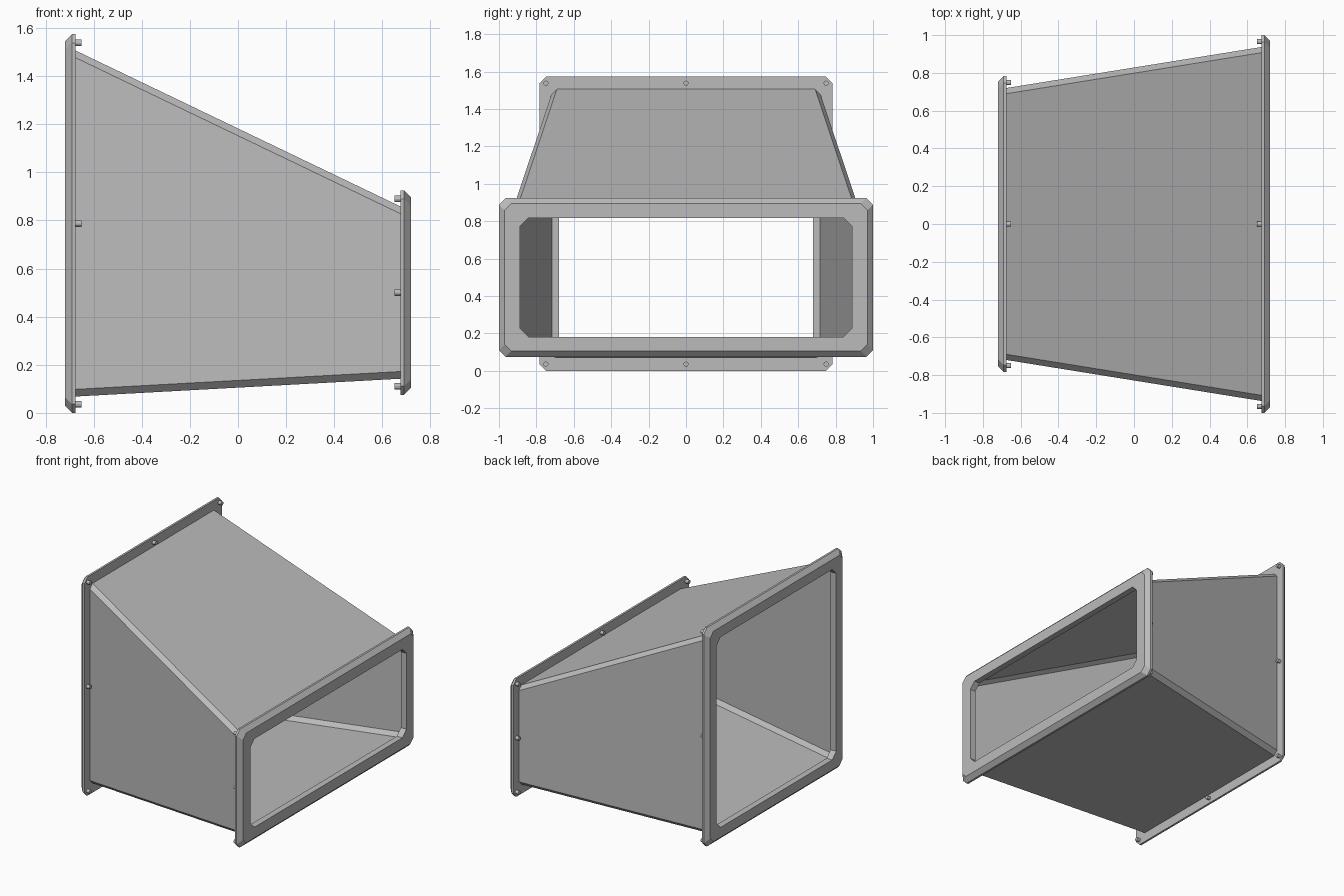
import bpy
import bmesh
from math import pi
from mathutils import Matrix, Vector

cube = bpy.data.objects.get("Cube")
if cube:
    bpy.data.objects.remove(cube, do_unlink=True)

grey = bpy.data.materials.new("plain grey")
grey.use_nodes = True
colour = (0.5, 0.5, 0.5, 1)
grey.diffuse_color = colour
grey.node_tree.nodes["Principled BSDF"].inputs["Base Color"].default_value = colour


def finish(name, bm):
    bmesh.ops.recalc_face_normals(bm, faces=bm.faces)
    mesh = bpy.data.meshes.new(name)
    bm.to_mesh(mesh)
    bm.free()
    mesh.materials.append(grey)
    obj = bpy.data.objects.new(name, mesh)
    bpy.context.collection.objects.link(obj)
    return obj


def ring(bm, x, half_y, mid_z, half_z, cut):
    """Rectangle with cut corners, standing across the x axis."""
    a, b = half_y, half_z
    quarter = [(a, b - cut), (a - cut, b)]
    points = quarter + [(-y, z) for y, z in reversed(quarter)]
    points += [(-y, -z) for y, z in points]
    return [bm.verts.new((x, y, mid_z + z)) for y, z in points]


def loft(name, sections, closed):
    """Skin a row of rings; a closed row makes a frame with a hole."""
    bm = bmesh.new()
    rings = [ring(bm, *s) for s in sections]
    pairs = list(zip(rings, rings[1:]))
    if closed:
        pairs.append((rings[-1], rings[0]))
    for r, s in pairs:
        for i in range(len(r)):
            j = (i + 1) % len(r)
            bm.faces.new((r[i], r[j], s[j], s[i]))
    return finish(name, bm)


def flange(name, side, half_y, mid_z, half_z, hole_y, hole_z):
    back, step, front = side * 0.675, side * 0.69, side * 0.72
    loft(name, [
        (back, hole_y, mid_z, hole_z, 0.045),
        (back, half_y, mid_z, half_z, 0.036),
        (step, half_y, mid_z, half_z, 0.036),
        (front, half_y - 0.03, mid_z, half_z - 0.03, 0.036),
        (front, hole_y, mid_z, hole_z, 0.045),
    ], True)
    # Fastening pins at the corners and the middle of each edge
    bm = bmesh.new()
    for u in (-1, 0, 1):
        for v in (-1, 0, 1):
            if u or v:
                place = Vector((side * 0.665, u * (half_y - 0.034), mid_z + v * (half_z - 0.036)))
                bmesh.ops.create_cone(
                    bm, cap_ends=True, segments=12, radius1=0.0135, radius2=0.0135, depth=0.03,
                    matrix=Matrix.Translation(place) @ Matrix.Rotation(pi / 2, 4, 'Y'))
    finish(name + "_pins", bm)


# End frames
flange("large_end_flange", -1, 0.783, 0.787, 0.787, 0.68, 0.685)
flange("wide_end_flange", 1, 1.0, 0.5, 0.425, 0.887, 0.318)

# Thin tapering duct between the frames
duct = loft("tapered_duct", [
    (-0.675, 0.72, 0.787, 0.719, 0.03),
    (0.675, 0.937, 0.5, 0.358, 0.03),
], False)
wall = duct.modifiers.new("wall", 'SOLIDIFY')
wall.thickness = 0.004
wall.offset = -1
